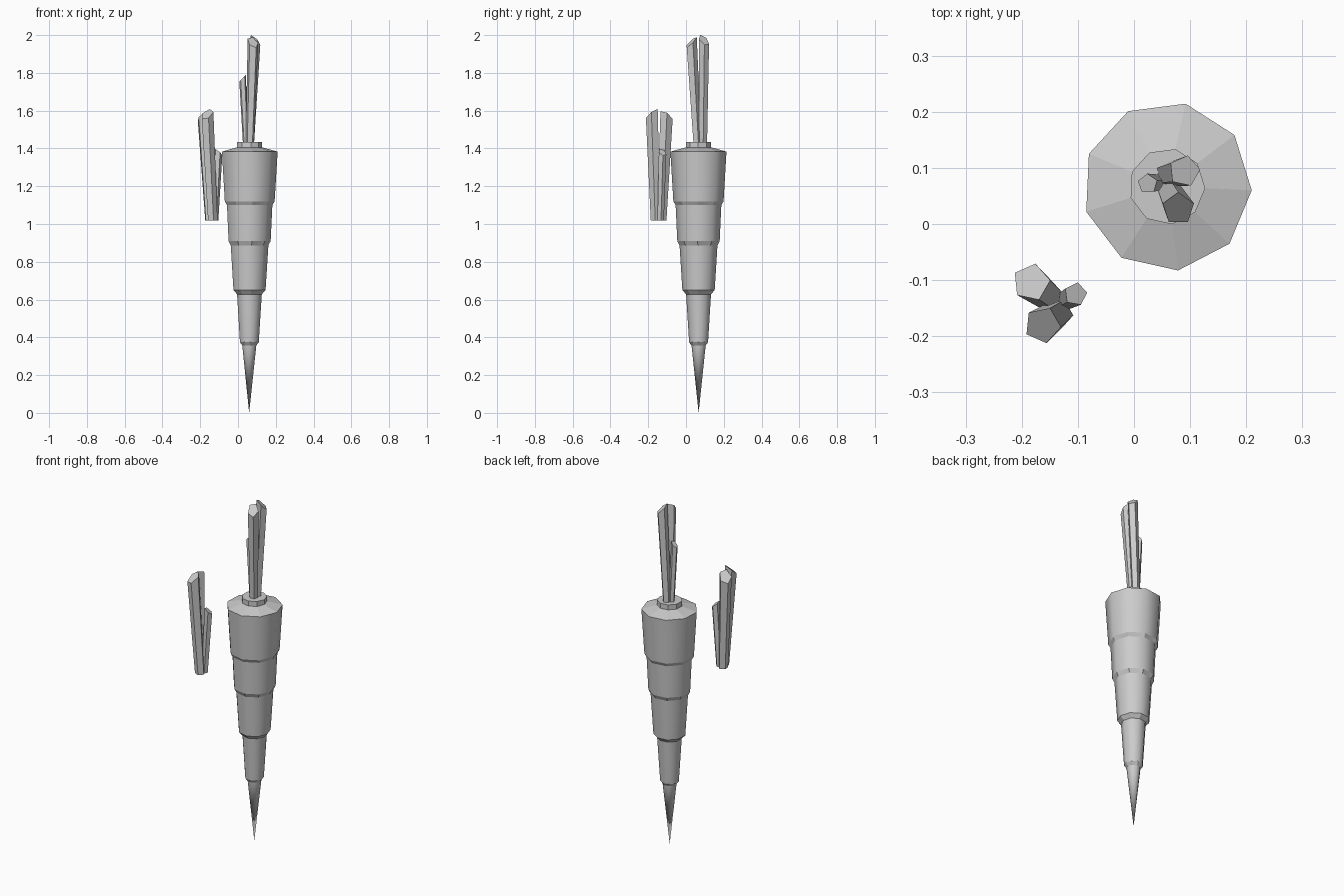
import bpy, bmesh
from math import radians, cos, sin
from mathutils import Vector, Matrix

if "Cube" in bpy.data.objects:
    bpy.data.objects.remove(bpy.data.objects["Cube"])


def finish(bm, name):
    bmesh.ops.recalc_face_normals(bm, faces=bm.faces)
    me = bpy.data.meshes.new(name)
    bm.to_mesh(me)
    bm.free()
    ob = bpy.data.objects.new(name, me)
    bpy.context.collection.objects.link(ob)
    return ob


def lathe(name, profile, sides, phase, centre):
    """Profile rows: radius, height, whether the band above is smooth."""
    bm = bmesh.new()
    cx, cy = centre
    rings = []
    for r, z, _ in profile:
        if r == 0:
            rings.append([bm.verts.new((cx, cy, z))] * sides)
        else:
            angles = [radians(phase + 360 * i / sides) for i in range(sides)]
            rings.append([bm.verts.new((cx + r * cos(a), cy + r * sin(a), z)) for a in angles])
    for (_, _, smooth), low, high in zip(profile, rings, rings[1:]):
        for i in range(sides):
            j = (i + 1) % sides
            corners = list(dict.fromkeys((low[i], low[j], high[j], high[i])))
            bm.faces.new(corners).smooth = smooth
    for (r, _, _), ring in ((profile[0], rings[0]), (profile[-1], rings[-1])):
        if r > 0:
            bm.faces.new(ring)
    return finish(bm, name)


# Stepped tapering root with smooth bands and flat ledges
lathe("root", [
    (0, 0.0, True), (0.038, 0.357, False),
    (0.051, 0.374, True), (0.067, 0.628, False),
    (0.087, 0.65, True), (0.102, 0.887, False),
    (0.114, 0.91, True), (0.123, 1.10, False),
    (0.135, 1.12, True), (0.151, 1.383, False),
    (0.068, 1.406, False)], 9, -2.6, (0.059, 0.067))

# Collar around the stems
lathe("stem_collar", [(0.068, 1.40, False), (0.068, 1.435, False)],
      9, -2.6, (0.059, 0.067))

# Stems: base xy, top xy, base radius, top radius, height, phase
STEMS = [
    ((0.005, -0.018), (-0.023, -0.038), 0.027, 0.033, 0.563, -6),
    ((-0.010, 0.012), (-0.043, 0.038), 0.027, 0.034, 0.552, 6),
    ((0.018, 0.007), (0.036, 0.017), 0.018, 0.021, 0.362, 8),
]


def stem_cluster(name, location, turn, scale):
    """Three leaning five-sided stalks with tips cut sloping outward."""
    bm = bmesh.new()
    for base, top, r0, r1, h, phase in STEMS:
        out = Vector(top).normalized()
        low, high = [], []
        for i in range(5):
            d = Vector((cos(radians(phase + 72 * i)), sin(radians(phase + 72 * i))))
            low.append(bm.verts.new((*(Vector(base) + d * r0), 0)))
            high.append(bm.verts.new((*(Vector(top) + d * r1), h - 0.85 * r1 * d.dot(out))))
        bm.faces.new(low[::-1])
        bm.faces.new(high)
        for i in range(5):
            j = (i + 1) % 5
            bm.faces.new((low[i], low[j], high[j], high[i]))
    bm.transform(Matrix.Translation(location) @ Matrix.Rotation(radians(turn), 4, 'Z')
                 @ Matrix.Diagonal((scale, scale, 1, 1)))
    return finish(bm, name)


# Stems on the root, and the loose bunch beside it
stem_cluster("stems", (0.0585, 0.0725, 1.41), 156, 0.86)
stem_cluster("loose_stems", (-0.14, -0.142, 1.018), 0, 1.0)
